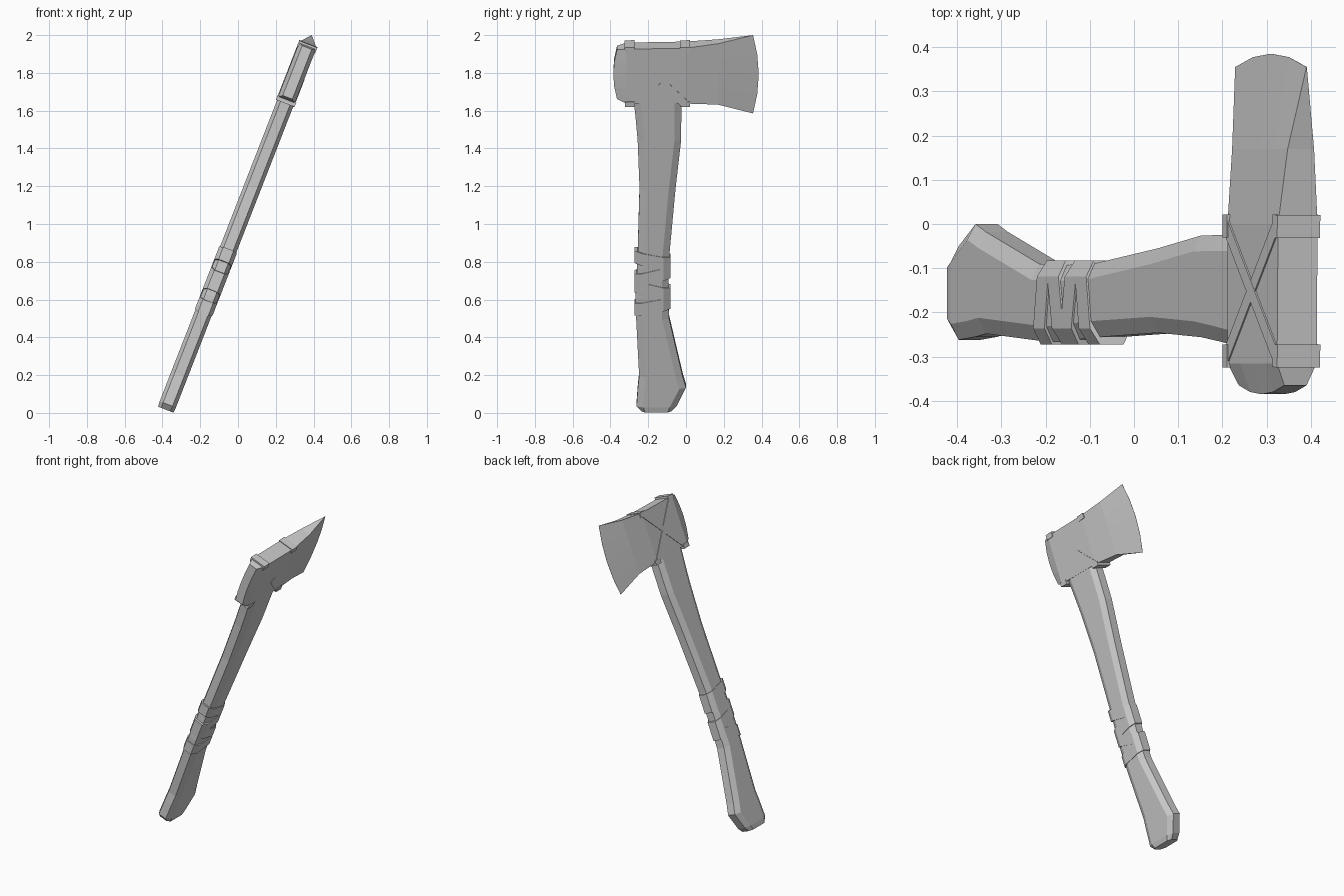
import bpy, bmesh, math
from mathutils import Matrix, Vector

if "Cube" in bpy.data.objects:
    bpy.data.objects.remove(bpy.data.objects["Cube"])

# Local frame: x = thickness, y = front to back, z = along the handle, then leaned over
LEAN = Matrix.Translation((-0.3825, 0, 0.017)) @ Matrix.Rotation(math.radians(21.3), 4, 'Y')

grey = bpy.data.materials.new("plain grey")
grey.use_nodes = True
grey.diffuse_color = (0.6, 0.6, 0.6, 1)
grey.node_tree.nodes["Principled BSDF"].inputs["Base Color"].default_value = (0.6, 0.6, 0.6, 1)


def finish(name, bm):
    bmesh.ops.remove_doubles(bm, verts=bm.verts, dist=0.0005)
    bmesh.ops.transform(bm, matrix=LEAN, verts=bm.verts)
    bmesh.ops.recalc_face_normals(bm, faces=bm.faces)
    mesh = bpy.data.meshes.new(name)
    bm.to_mesh(mesh)
    bm.free()
    mesh.materials.append(grey)
    obj = bpy.data.objects.new(name, mesh)
    bpy.context.collection.objects.link(obj)
    return obj


def loft(name, rings):
    """Skin a list of equal rings of points and cap both ends."""
    bm = bmesh.new()
    loops = [[bm.verts.new(p) for p in ring] for ring in rings]
    for a, b in zip(loops, loops[1:]):
        for i in range(len(a)):
            j = (i + 1) % len(a)
            bm.faces.new((a[i], a[j], b[j], b[i]))
    bm.faces.new(loops[0])
    bm.faces.new(loops[-1])
    return finish(name, bm)


def octagon(front, back, t, half=0.046, cut=0.036, slant=0.0):
    """Chamfered handle section, optionally sheared along the handle."""
    edge = half * 0.58
    pts = [(-edge, front), (edge, front), (half, front + cut), (half, back - cut),
           (edge, back), (-edge, back), (-half, back - cut), (-half, front + cut)]
    mid = (front + back) / 2
    return [(s, y, t + slant * (y - mid)) for s, y in pts]


# Handle: distance along, front edge, back edge
SECTIONS = [(0.03, -0.262, -0.05), (0.135, -0.255, 0.0), (0.2, -0.248, -0.018),
            (0.53, -0.264, -0.09), (0.65, -0.267, -0.094), (0.89, -0.256, -0.088),
            (1.27, -0.246, -0.055), (1.54, -0.256, -0.026), (1.66, -0.266, -0.025),
            (1.85, -0.285, -0.025)]
rings = [octagon(-0.235, -0.078, 0, 0.043, 0.02)]
rings += [octagon(f, b, t) for t, f, b in SECTIONS]
loft("handle", rings)

# Grip binding: slanted bands hugging the handle
for i, (t, slant) in enumerate([(0.6, 0.2), (0.69, -0.25), (0.77, 0.25), (0.86, -0.2)]):
    loft(f"grip_band_{i + 1}",
         [octagon(-0.272, -0.083, t + d, 0.05, 0.036, slant) for d in (-0.035, 0.035)])

# Axe head: y, bottom, top, half thickness, outward bulge of the mid height
STATIONS = [(-0.365, 1.775, 2.058, 0.027, -0.02), (-0.315, 1.758, 2.067, 0.048, 0),
            (0.0, 1.758, 2.073, 0.048, 0), (0.17, 1.746, 2.092, 0.032, 0),
            (0.355, 1.684, 2.128, 0.0004, 0.03)]
LEVELS = [-1, -0.5, 0, 0.5, 1]
rings = []
for y, low, high, half, bulge in STATIONS:
    side = [(y + bulge * (1 - u * u), (low + high) / 2 + u * (high - low) / 2) for u in LEVELS]
    rings.append([(half, a, t) for a, t in side] + [(-half, a, t) for a, t in reversed(side)])
loft("axe_head", rings)


def slab(name, start, end, width, s_low, s_high):
    """Flat strap between two (y, along) points, between two thickness levels."""
    a, b = Vector(start), Vector(end)
    d = (b - a).normalized()
    n = Vector((-d.y, d.x)) * width / 2
    outline = [a - n, b - n, b + n, a + n]
    loft(name, [[(s, p.x, p.y) for p in outline] for s in (s_low, s_high)])


# Head lashing: loops over top and bottom edges, crossing straps on the cheeks
FRONT, BACK, LOW, HIGH = -0.298, -0.005, 1.755, 2.073
for label, y in (("front", FRONT), ("back", BACK)):
    slab(f"{label}_top_loop", (y - 0.026, HIGH - 0.012), (y + 0.026, HIGH - 0.009), 0.032, -0.052, 0.052)
    slab(f"{label}_bottom_loop", (y - 0.026, LOW), (y + 0.026, LOW), 0.028, -0.053, 0.053)
slab("left_rising_strap", (FRONT, LOW), (BACK, HIGH - 0.01), 0.036, -0.051, -0.044)
slab("left_falling_strap", (FRONT, HIGH - 0.01), (BACK, LOW), 0.036, -0.0515, -0.044)
slab("right_falling_strap", (-0.13, 1.88), (BACK, LOW), 0.045, 0.044, 0.05)
